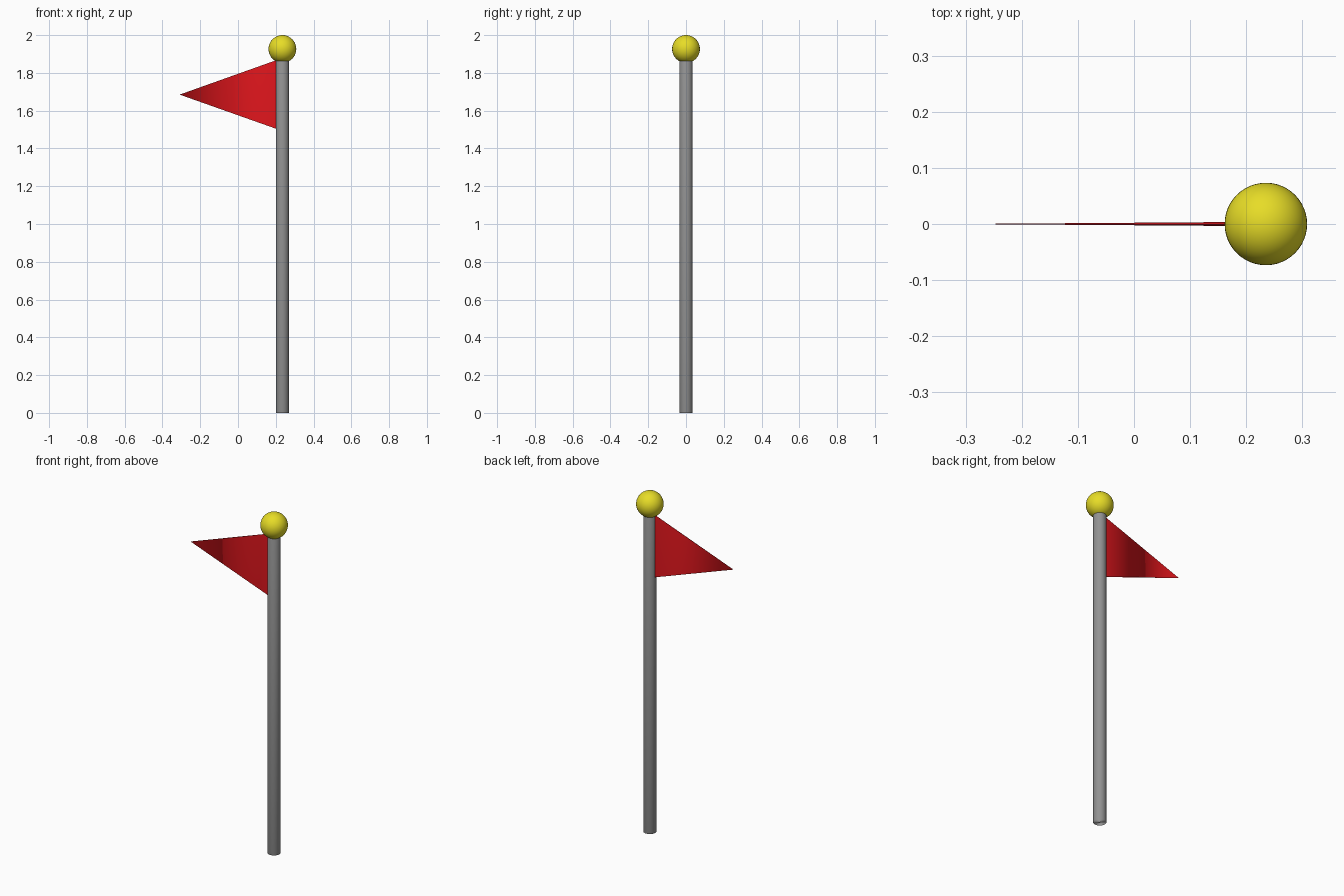
import bpy

if "Cube" in bpy.data.objects:
    bpy.data.objects.remove(bpy.data.objects["Cube"])

POLE_X = 0.235


def colour(obj, name, rgb):
    mat = bpy.data.materials.new(name)
    mat.diffuse_color = (*rgb, 1)
    mat.use_nodes = True
    mat.node_tree.nodes["Principled BSDF"].inputs["Base Color"].default_value = mat.diffuse_color
    obj.data.materials.append(mat)


def smooth_weighted(obj):
    for p in obj.data.polygons:
        p.use_smooth = True
    mod = obj.modifiers.new("weighted_normals", 'WEIGHTED_NORMAL')
    mod.mode = 'FACE_AREA'


# Pole
bpy.ops.mesh.primitive_cylinder_add(vertices=32, radius=0.035, depth=1.87,
                                    location=(POLE_X, 0, 0.935))
pole = bpy.context.object
pole.name = "pole"
smooth_weighted(pole)
colour(pole, "dark_grey", (0.29, 0.29, 0.29))

# Ball on top of the pole
bpy.ops.mesh.primitive_uv_sphere_add(segments=48, ring_count=24, radius=0.0735,
                                     location=(POLE_X, 0, 1.9265))
ball = bpy.context.object
ball.name = "finial_ball"
bpy.ops.object.shade_smooth()
colour(ball, "yellow", (0.8, 0.72, 0.02))

# Pennant: thin wedge tapering from the pole to a point
x, t, top, bottom = 0.205, 0.0037, 1.868, 1.503
verts = [(x, -t, bottom), (x, t, bottom), (x, t, top), (x, -t, top),
         (-0.309, 0, 1.685)]
faces = [(0, 3, 2, 1), (0, 1, 4), (1, 2, 4), (2, 3, 4), (3, 0, 4)]
mesh = bpy.data.meshes.new("pennant")
mesh.from_pydata(verts, [], [f[::-1] for f in faces])
pennant = bpy.data.objects.new("pennant", mesh)
bpy.context.collection.objects.link(pennant)
smooth_weighted(pennant)
colour(pennant, "red", (0.76, 0.008, 0.012))
